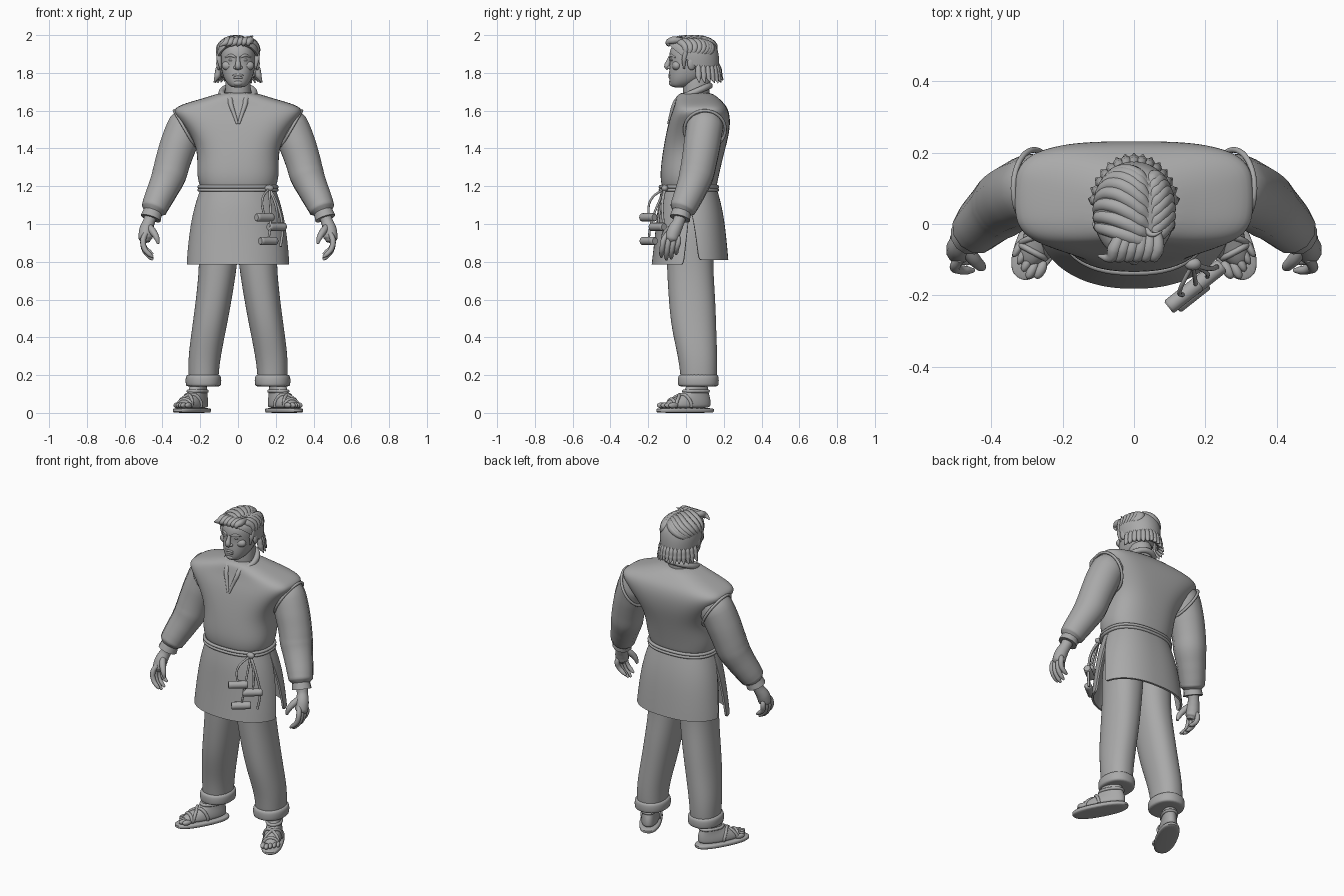
import bpy, bmesh, math, random
from math import sin, cos, pi, radians
from mathutils import Vector, Matrix
from mathutils.bvhtree import BVHTree

random.seed(4)
if "Cube" in bpy.data.objects:
    bpy.data.objects.remove(bpy.data.objects["Cube"])

clay = bpy.data.materials.new("clay_grey")
clay.use_nodes = True
clay.diffuse_color = (0.4, 0.4, 0.4, 1)
clay.node_tree.nodes["Principled BSDF"].inputs["Base Color"].default_value = (0.4, 0.4, 0.4, 1)


def bake(name, data, mods=(), matrix=None):
    """Make an object, apply its modifiers, shade it and give it the material."""
    raw = bpy.data.objects.new("raw", data)
    bpy.context.collection.objects.link(raw)
    for kind, settings in mods:
        mod = raw.modifiers.new(kind, kind)
        for key, value in settings.items():
            setattr(mod, key, value)
    graph = bpy.context.evaluated_depsgraph_get()
    mesh = bpy.data.meshes.new_from_object(raw.evaluated_get(graph))
    bpy.data.objects.remove(raw)
    if matrix:
        mesh.transform(matrix)
    mesh.materials.clear()
    mesh.materials.append(clay)
    mesh.shade_smooth()
    mesh.set_sharp_from_angle(angle=radians(50))
    ob = bpy.data.objects.new(name, mesh)
    bpy.context.collection.objects.link(ob)
    return ob


def ring(z, cx, rx, yf, yb, power=2.0, span=None, n=32):
    a0, a1 = span or (0, 360)
    pts = []
    for i in range(n + 1 if span else n):
        t = radians(a0 + (a1 - a0) * i / n)
        x, y = (math.copysign(abs(v) ** (2 / power), v) for v in (cos(t), sin(t)))
        pts.append(Vector((cx + rx * x, (yf + yb) / 2 + (yb - yf) / 2 * y, z)))
    return pts


def loft(name, rows, power=2.0, spans=None, thick=0.012, smooth=2, matrix=None):
    """Skin horizontal rings; with spans the result is an open, thickened panel.
    A sixth value in a row overrides the squareness of that ring."""
    bm = bmesh.new()
    loops = [[bm.verts.new(p) for p in ring(*(*row, power)[:6], spans[i] if spans else None)]
             for i, row in enumerate(rows)]
    n = len(loops[0])
    for low, high in zip(loops, loops[1:]):
        for i in range(n - 1 if spans else n):
            j = (i + 1) % n
            bm.faces.new((low[i], low[j], high[j], high[i]))
    mods = [("SUBSURF", dict(levels=smooth))]
    if spans:
        mods.append(("SOLIDIFY", dict(thickness=thick, offset=0)))
    else:
        bm.faces.new(loops[0][::-1])
        bm.faces.new(loops[-1])
    bmesh.ops.recalc_face_normals(bm, faces=bm.faces)
    mesh = bpy.data.meshes.new(name)
    bm.to_mesh(mesh)
    bm.free()
    return bake(name, mesh, mods, matrix)


def tube(name, pts, radii, cyclic=False):
    curve = bpy.data.curves.new(name, "CURVE")
    curve.dimensions = "3D"
    curve.bevel_depth, curve.bevel_resolution, curve.resolution_u = 1, 4, 5
    curve.use_fill_caps = True
    spline = curve.splines.new("BEZIER")
    spline.bezier_points.add(len(pts) - 1)
    spline.use_cyclic_u = cyclic
    for i, (point, co) in enumerate(zip(spline.bezier_points, pts)):
        point.co = co
        point.radius = radii[i] if isinstance(radii, (list, tuple)) else radii
        point.handle_left_type = point.handle_right_type = "AUTO"
    return bake(name, curve)


def ball(name, loc, size, turn=0):
    bm = bmesh.new()
    bmesh.ops.create_uvsphere(bm, u_segments=20, v_segments=12, radius=1)
    mesh = bpy.data.meshes.new(name)
    bm.to_mesh(mesh)
    bm.free()
    place = Matrix.Translation(loc) @ Matrix.Rotation(turn, 4, "Z") @ Matrix.Diagonal((*size, 1))
    return bake(name, mesh, (), place)


def surface(ob):
    return BVHTree.FromPolygons([v.co for v in ob.data.vertices],
                                [p.vertices[:] for p in ob.data.polygons])


def snap(tree, start, end):
    start, end = Vector(start), Vector(end)
    hit = tree.ray_cast(start, (end - start).normalized())[0]
    return hit if hit else end


def mirror(*parts):
    for ob in parts:
        mesh = ob.data.copy()
        mesh.transform(Matrix.Diagonal((-1, 1, 1, 1)))
        mesh.flip_normals()
        twin = bpy.data.objects.new(ob.name.replace("left", "right"), mesh)
        bpy.context.collection.objects.link(twin)


# Tunic: body, split skirt, collar with a neck opening
tunic = loft("tunic_body", [
    (1.17, 0, .19, -.12, .155), (1.21, 0, .207, -.132, .165), (1.27, 0, .22, -.138, .177),
    (1.38, 0, .212, -.124, .203, 2.6), (1.47, 0, .25, -.108, .228, 3), (1.55, 0, .31, -.09, .236, 3.4),
    (1.605, 0, .354, -.07, .225, 3.6), (1.638, 0, .29, -.06, .203, 3.2), (1.67, 0, .165, -.052, .17, 2.6),
    (1.70, 0, .085, -.035, .13)], 2.4)
skirt = [(1, 0, .245, -.152, .2), (1.1, 0, .222, -.143, .182), (1.185, 0, .193, -.125, .158)]
loft("skirt_front", [(.785, 0, .268, -.176, .218), (.87, 0, .262, -.166, .213)] + skirt, 2.2,
     [(188, 352), (187, 353), (183, 357), (180, 360), (180, 360)])
loft("skirt_back", [(.81, 0, .268, -.176, .218), (.87, 0, .262, -.166, .213)] + skirt, 2.4,
     [(10, 170), (8, 172), (4, 176), (0, 180), (0, 180)])
chest = surface(tunic)
edge = [snap(chest, (x, -1, z), (x, 1, z)) for x, z in ((.004, 1.53), (.02, 1.58), (.037, 1.63))]
around = [Vector((.086 * cos(t), .038 + .087 * sin(t), 1.695 + .037 * sin(t)))
          for t in (radians(-58 + 296 * i / 14) for i in range(15))]
other = [Vector((-p.x, p.y, p.z)) for p in reversed(edge)]
tube("collar", edge + around + other, [.007, .01, .013] + [.017] * 15 + [.013, .01, .007])

# Rope belt with knot, cords and wooden toggles
for k, z in enumerate((1.197, 1.18)):
    tube("belt_rope_%d" % k, ring(z, 0, .206, -.136, .167, 2.4), .009, True)
knot = Vector((.165, -.112, 1.19))
ball("belt_knot", knot, (.024, .018, .018))
toggles = ((.14, -.2, 1.035), (.205, -.15, .985), (.16, -.198, .91))
for k, loc in enumerate(toggles):
    mid, along = Vector(loc), Vector((.043, .034, 0))
    tube("toggle_%d" % k, [mid - along, mid - along * .9, mid + along * .9, mid + along],
         [.018, .022, .022, .018])
    sway = Vector((.012 * (k - 1), .012, .09))
    tube("toggle_cord_%d" % k, [knot, mid + sway, mid], .006)
tube("belt_tail", [knot, (.21, -.125, 1.1), (.235, -.12, .97), (.225, -.13, .88)], .007)

# Trousers, turn-ups
leg = loft("trouser_left", [
    (.15, .183, .08, -.025, .16), (.2, .183, .08, -.03, .165), (.3, .178, .086, -.042, .166),
    (.45, .152, .091, -.078, .16), (.6, .128, .095, -.092, .156), (.78, .104, .1, -.102, .142),
    (.95, .1, .11, -.105, .15), (1.12, .085, .1, -.09, .13)], 2.2)
cuff = loft("turn_up_left", [
    (.138, .183, .085, -.035, .165), (.145, .183, .095, -.043, .174),
    (.195, .183, .096, -.044, .175), (.207, .183, .08, -.03, .162)], 2.2)
mirror(leg, cuff)

# Feet and sandals, turned outward
turn = Matrix.Translation((.243, -.003, 0)) @ Matrix.Rotation(radians(28), 4, "Z")
sole_rows = [(0, 0, .058, -.167, .162), (.004, 0, .062, -.17, .166),
             (.022, 0, .062, -.17, .166), (.026, 0, .058, -.167, .162)]
sole = loft("sole_left", sole_rows, 2.4, smooth=1, matrix=turn)
foot_rows = [(.022, 0, .05, -.13, .145), (.045, 0, .052, -.132, .148), (.068, 0, .048, -.1, .147),
             (.09, 0, .042, -.04, .142), (.12, 0, .039, .01, .13), (.19, 0, .043, .015, .125)]
foot = loft("foot_left", foot_rows, 2.2, matrix=turn)
skin = surface(foot)
feet = [sole, foot]
for k, (y, slant, lift) in enumerate(((-.085, 0, 0), (-.035, .045, 0), (-.035, -.045, 0), (.07, 0, 1))):
    path = []
    for i in range(11):
        if lift:
            t = 2 * pi * i / 11
            inner, outer = Vector((0, y, .115)), Vector((cos(t), y + sin(t), .115))
        else:
            t = pi * i / 10
            inner = Vector((0, y + slant * cos(t), .03))
            outer = inner + Vector((cos(t), 0, sin(t) + .02))
        path.append(snap(skin, turn @ outer, turn @ inner))
    feet.append(tube("sandal_strap_left_%d" % k, path, .009, bool(lift)))
for k in range(5):
    x = -.042 + .021 * k
    feet.append(ball("toe_left_%d" % k, turn @ Vector((x, -.132 + .012 * abs(k - 1), .04)),
                     (.015 - .001 * k, .028, .015), radians(28)))
mirror(*feet)

# Sleeves, gathered cuffs and armhole seams
sleeve = tube("sleeve_left", [
    (.235, .11, 1.57), (.275, .1, 1.515), (.315, .085, 1.42), (.345, .07, 1.33), (.365, .055, 1.26),
    (.395, .03, 1.19), (.428, 0, 1.12), (.445, -.018, 1.08), (.452, -.025, 1.062)],
    [.082, .1, .1, .096, .094, .084, .076, .07, .05])
band = tube("sleeve_cuff_left", [(.443, -.015, 1.085), (.452, -.024, 1.06), (.462, -.032, 1.03)],
            [.048, .052, .056])
seam = tube("armhole_seam_left", [
    (.28 + .058 * sin(t), .1 + .108 * cos(t), 1.5 + .1 * sin(t))
    for t in (2 * pi * i / 20 for i in range(20))], .008, True)

# Hands with curled fingers
palm = tube("palm_left", [(.458, -.028, 1.05), (.472, -.04, 1.01), (.486, -.062, .965),
                          (.49, -.075, .925), (.488, -.08, .905)], [.034, .032, .038, .038, .022])
arm = [sleeve, band, seam, palm]
for k in range(4):
    y, reach = -.118 + .026 * k, (.09, .105, .098, .075)[k]
    arm.append(tube("finger_left_%d" % k, [
        (.488, -.075 + .5 * (y + .075), .95), (.502, y, .915), (.495, y - .008, .915 - reach * .5),
        (.468, y - .012, .915 - reach * .85), (.45, y - .012, .915 - reach)],
        [.014, .015, .014, .012, .006]))
arm.append(tube("thumb_left", [(.475, -.06, .99), (.45, -.098, .96), (.43, -.118, .925),
                               (.422, -.122, .895)], [.018, .019, .015, .007]))
mirror(*arm)

# Neck and head
loft("neck", [(1.6, 0, .07, -.01, .13), (1.68, 0, .068, -.015, .12), (1.75, 0, .068, -.018, .13),
              (1.82, 0, .06, -.01, .12)])
head = loft("head", [
    (1.722, 0, .03, -.07, -.01), (1.735, 0, .05, -.084, .03), (1.765, 0, .073, -.09, .09),
    (1.81, 0, .087, -.09, .13), (1.85, 0, .092, -.085, .145), (1.885, 0, .094, -.09, .15),
    (1.93, 0, .09, -.085, .148), (1.965, 0, .068, -.055, .12), (1.98, 0, .03, -.01, .07)], 2.2)
face = surface(head)


def on_face(x, z, out=0.0):
    return snap(face, (x, -1, z), (x, 1, z)) - Vector((0, out, 0))


tube("nose", [on_face(0, 1.885, -.003), on_face(0, 1.86, .006), on_face(0, 1.835, .013),
              on_face(0, 1.822, .003)], [.009, .012, .016, .012])
for name, z, width in (("upper_lip", 1.789, .034), ("lower_lip", 1.777, .028)):
    tube(name, [on_face(width * u, z - .003 * abs(u), -.002) for u in (-1, -.5, 0, .5, 1)],
         [.002, .006, .007, .006, .002])
ball("chin", on_face(0, 1.747, -.014), (.028, .02, .018))
mirror(ball("nostril_left", on_face(.014, 1.828), (.01, .014, .009)),
       ball("eye_left", on_face(.036, 1.868, -.006), (.015, .009, .007)),
       ball("cheek_left", on_face(.05, 1.838, -.022), (.036, .025, .026)),
       tube("brow_left", [on_face(x, z, -.003) for x, z in ((.014, 1.884), (.036, 1.892), (.066, 1.882))],
            [.006, .009, .004]),
       ball("ear_left", (.1, .03, 1.85), (.014, .024, .036), radians(20)))

# Hair: cap, swept strands and ragged nape locks
hair = loft("hair_cap", [
    (1.775, 0, .098, -.09, .166), (1.83, 0, .108, -.09, .17), (1.88, 0, .112, -.098, .17),
    (1.92, 0, .11, -.1, .163), (1.943, 0, .102, -.1, .153), (1.958, 0, .09, -.088, .14),
    (1.974, 0, .064, -.062, .117), (1.983, 0, .03, -.02, .075), (1.984, 0, .003, .02, .03)], 2.1,
    [(28, 152), (10, 170), (-18, 198), (-40, 220), (-62, 242)] + [(-90, 270)] * 4)
scalp = surface(hair)
core = Vector((0, .03, 1.88))


def strand(name, start, end, r):
    path = []
    for i in range(7):
        way = Vector(start).lerp(Vector(end), i / 6) + Vector((0, .04 * sin(pi * i / 6), 0))
        path.append(snap(scalp, core + way.normalized(), core) - way.normalized() * r * .55)
    tube(name, path, [r * .5, r, r * 1.1, r, r * .9, r * .7, r * .2])


for k in range(8):
    y = -.1 + .028 * k
    strand("swept_strand_right_%d" % k, (.045, y, .1), (-.13, y * .8 + .03, .02), .021)
    strand("swept_strand_left_%d" % k, (.05, y, .1), (.13, y * .8 + .03, .02), .02)
for k in range(6):
    x = -.065 + .024 * k
    tube("fringe_lock_%d" % k, [(x * .8 + .02, -.02, 1.97), (x + .01, -.07, 1.972), (x, -.093, 1.96),
                                (x * 1.3 - .015, -.09, 1.942)], [.014, .02, .016, .004])
tube("cowlick", [(.03, -.01, 1.975), (.05, -.03, 1.988), (.08, -.02, 1.995)], [.01, .007, .002])
for k in range(15):
    t = radians(12 + 156 * k / 14)
    drop = random.uniform(1.745, 1.765)
    tube("nape_lock_%d" % k, [(w * cos(t), .037 + (w + .03) * sin(t), z) for w, z in (
        (.1, 1.85), (.106, 1.82), (.112, 1.785), (.13, drop))], [.008, .016, .017, .003])
mirror(tube("sideburn_left", [(.103, 0, 1.91), (.1, -.01, 1.87), (.092, -.01, 1.82)], [.014, .013, .004]))
